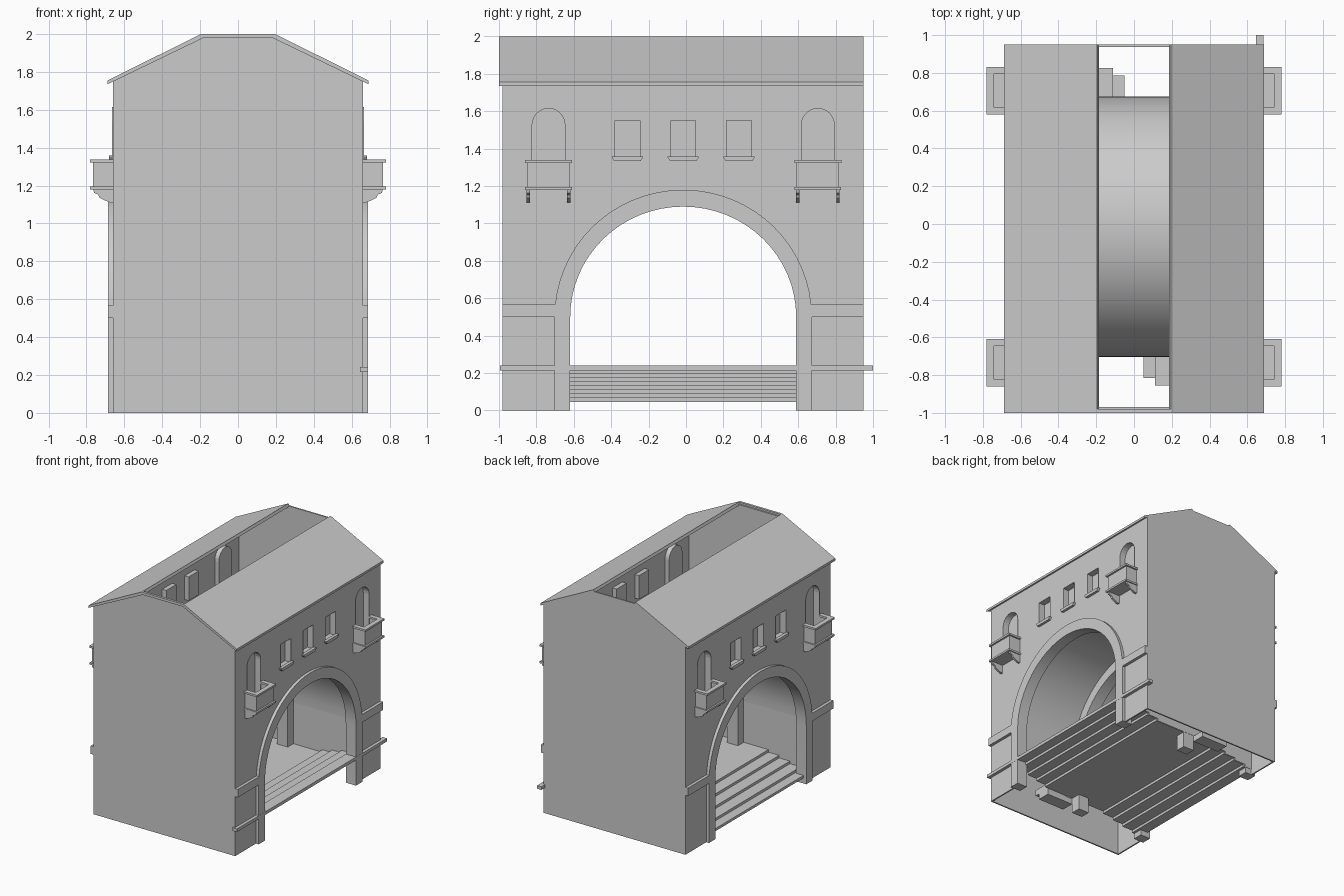
import bpy, bmesh
from math import cos, sin, pi

if "Cube" in bpy.data.objects:
    bpy.data.objects.remove(bpy.data.objects["Cube"])

C = -0.015                      # centre line of the passage along y
WALL = 0.66                     # outer wall plane


def prism(name, pts, a, b, axis='X', caps=(True, True)):
    """Extrude a 2D profile from a to b; axis X uses (y,z) points, axis Y uses (x,z)."""
    bm = bmesh.new()
    put = (lambda p, d: (d, p[0], p[1])) if axis == 'X' else (lambda p, d: (p[0], d, p[1]))
    va = [bm.verts.new(put(p, a)) for p in pts]
    vb = [bm.verts.new(put(p, b)) for p in pts]
    n = len(pts)
    for i in range(n):
        bm.faces.new((va[i], va[(i + 1) % n], vb[(i + 1) % n], vb[i]))
    if caps[0]:
        bm.faces.new(va)
    if caps[1]:
        bm.faces.new(vb)
    bmesh.ops.recalc_face_normals(bm, faces=bm.faces)
    me = bpy.data.meshes.new(name)
    bm.to_mesh(me)
    bm.free()
    ob = bpy.data.objects.new(name, me)
    bpy.context.collection.objects.link(ob)
    return ob


def rect(y0, y1, z0, z1):
    return [(y0, z0), (y1, z0), (y1, z1), (y0, z1)]


def box(name, x0, x1, y0, y1, z0, z1):
    return prism(name, rect(y0, y1, z0, z1), x0, x1)


def arch(half, spring, rise, n=32, c=C):
    """Half-round curve from -y to +y."""
    return [(c - half * cos(pi * i / n), spring + rise * sin(pi * i / n)) for i in range(n + 1)]


def ring(z0):
    inner, outer = arch(0.604, 0.5, 0.59), arch(0.688, 0.5, 0.68)
    return ([(C - 0.688, z0)] + outer + [(C + 0.688, z0), (C + 0.604, z0)]
            + inner[::-1] + [(C - 0.604, z0)])


def smooth(ob):
    bpy.context.view_layer.objects.active = ob
    ob.select_set(True)
    bpy.ops.object.shade_smooth_by_angle(angle=0.5)
    ob.select_set(False)


# Opening outlines: three square windows, two arched balcony doors
openings = [rect(C + d - 0.066, C + d + 0.066, 1.35, 1.55) for d in (-0.298, 0, 0.298)]
for d in (-0.72, 0.72):
    top = arch(0.088, 1.525, 0.09, 12, C + d)
    openings.append([(C + d - 0.088, 1.195)] + top + [(C + d + 0.088, 1.195)])

for s in (-1, 1):
    # Side wall with archway and openings
    outline = ([(C - 0.965, 0), (C - 0.68, 0)] + arch(0.68, 0.5, 0.672)
               + [(C + 0.68, 0), (C + 0.965, 0), (C + 0.965, 1.75), (C - 0.965, 1.75)])
    wall = prism("side_wall", outline, s * (WALL - 0.012), s * WALL)
    for o in openings:
        cutter = prism("cutter", o, s * 0.5, s * 0.8)
        cutter.hide_render = True
        m = wall.modifiers.new("opening", 'BOOLEAN')
        m.object, m.operation, m.solver = cutter, 'DIFFERENCE', 'EXACT'
        bpy.context.view_layer.objects.active = wall
        bpy.ops.object.modifier_apply(modifier=m.name)
        bpy.data.objects.remove(cutter)
        # Recess lining and back panel
        prism("window_recess", o, s * 0.61, s * (WALL + 0.004), caps=(True, False))

    # Arch surround
    smooth(prism("arch_surround", ring(0), s * 0.59, s * 0.685))

    for d in (-1, 1):
        # Pier band
        ya, yb = sorted((C + d * 0.965, C + d * 0.68))
        box("pier_band", s * 0.65, s * 0.685, ya, yb, 0.5, 0.567)

        # Balcony
        y = C + d * 0.72
        box("balcony_floor", s * 0.65, s * 0.78, y - 0.125, y + 0.125, 1.18, 1.196)
        box("balcony_front", s * 0.75, s * 0.765, y - 0.113, y + 0.113, 1.19, 1.33)
        box("balcony_front_rail", s * 0.74, s * 0.78, y - 0.126, y + 0.126, 1.322, 1.338)
        for e in (-1, 1):
            ya, yb = sorted((y + e * 0.113, y + e * 0.098))
            box("balcony_side", s * 0.65, s * 0.76, ya, yb, 1.19, 1.33)
            ya, yb = sorted((y + e * 0.126, y + e * 0.088))
            box("balcony_side_rail", s * 0.65, s * 0.741, ya, yb, 1.322, 1.338)
            # Curved bracket
            yb = y + e * 0.108
            prof = [(0.65, 1.182), (0.765, 1.182), (0.76, 1.162), (0.738, 1.152),
                    (0.73, 1.135), (0.705, 1.122), (0.68, 1.112), (0.65, 1.11)]
            prism("balcony_bracket", [(s * px, pz) for px, pz in prof], yb - 0.009, yb + 0.009, 'Y')

    # Tapered window sills
    for d in (-0.298, 0, 0.298):
        y = C + d
        prism("window_sill", [(y - 0.07, 1.333), (y + 0.07, 1.333), (y + 0.083, 1.352),
                              (y + 0.083, 1.358), (y - 0.083, 1.358), (y - 0.083, 1.352)],
              s * 0.655, s * 0.682)

    # Roof slope
    prism("roof_slope", [(s * 0.688, 1.735), (s * 0.688, 1.755), (s * 0.195, 2.0),
                         (s * 0.185, 1.978)], -1.0, 0.95, 'Y')

# Gable end walls
gable = [(-0.66, 0), (0.66, 0), (0.66, 1.75), (0.19, 1.985), (-0.19, 1.985), (-0.66, 1.75)]
prism("front_gable", gable, -0.98, -0.968, 'Y')
prism("back_gable", gable, 0.938, 0.95, 'Y')
prism("front_roof_edge", [(-0.195, 1.978), (0.195, 1.978), (0.195, 2.0), (-0.195, 2.0)],
      -1.0, -0.98, 'Y')

# Barrel vault and central rib
smooth(prism("vault", arch(0.69, 0.5, 0.682) + arch(0.68, 0.5, 0.672)[::-1], -0.65, 0.65))
smooth(prism("middle_rib", ring(0), -0.05, 0.05))

# Passage floor: four steps, landing, four steps, with walls down to each tread
edges = [-0.66, -0.58, -0.48, -0.38, -0.28, 0.32, 0.41, 0.50, 0.59, 0.66]
h = [0.068 + i * 0.0215 for i in range(9)]
upper, lower = [], []
for i, z in enumerate(h):
    upper += [(edges[i], z), (edges[i + 1], z)]
    lower += [(edges[i] + (0.012 if i else 0), z - 0.022),
              (edges[i + 1] + (0.012 if i < 8 else 0), z - 0.022)]
    for d in (-1, 1):
        ya, yb = sorted((C + d * 0.68, C + d * 0.69))
        box("passage_wall", max(edges[i], -0.65), min(edges[i + 1], 0.65), ya, yb, z - 0.02, 0.5)
prism("passage_steps", upper + lower[::-1], C - 0.685, C + 0.685, 'Y')

# Threshold beam on the high side
box("threshold_beam", 0.645, 0.686, -0.995, 1.0, 0.215, 0.241)

# Small inner steps behind the passage walls
for s in (-1, 1):
    for k, (xa, depth) in enumerate(((0.05, 0.80), (0.11, 0.84))):
        ya, yb = sorted((C - s * 0.69, C - s * depth))
        box("inner_step", s * xa, s * 0.30, ya, yb, 0.08 + 0.05 * k, 0.13 + 0.05 * k)
